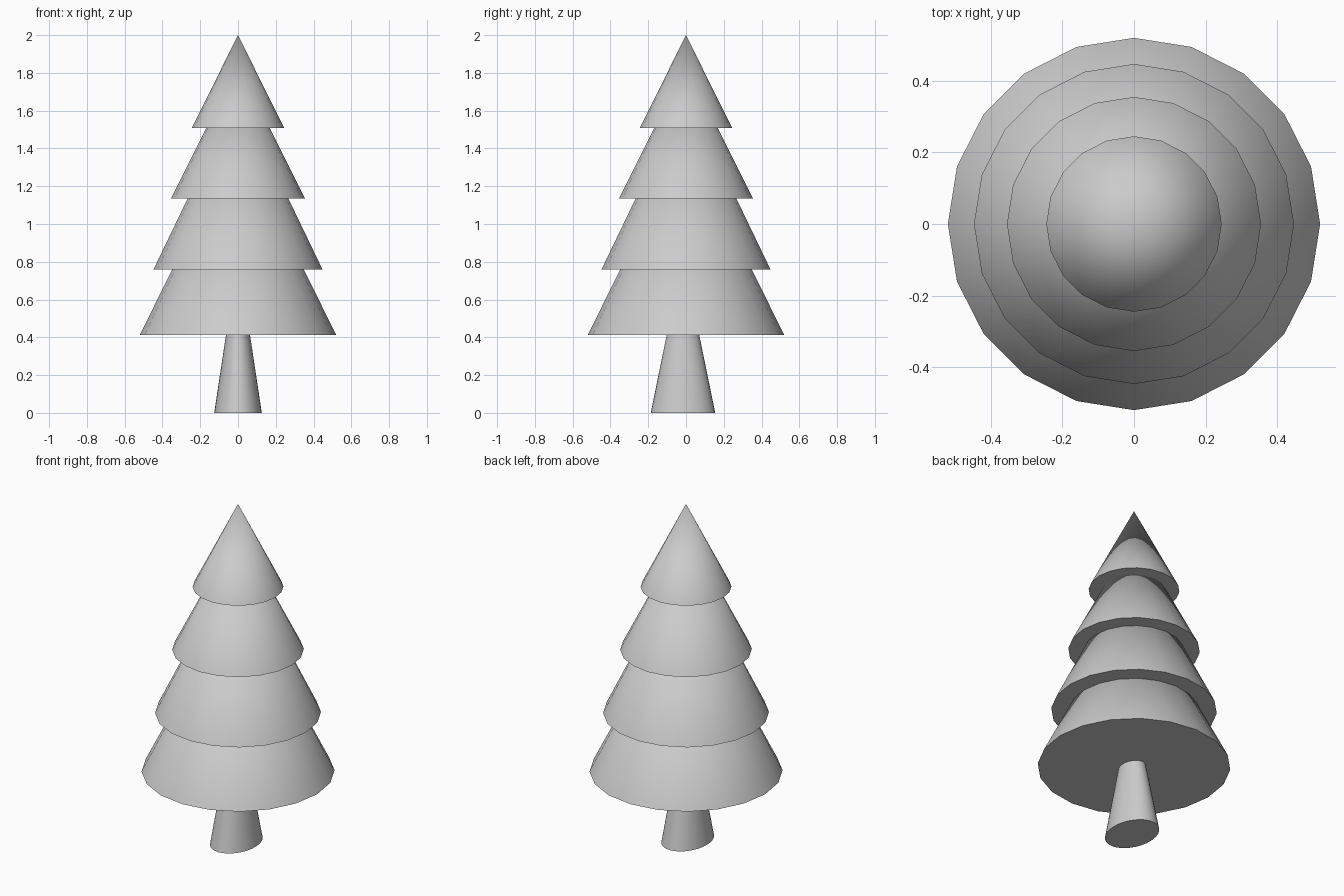
import bpy
from math import radians

if "Cube" in bpy.data.objects:
    bpy.data.objects.remove(bpy.data.objects["Cube"])


def cone(name, sides, r_bottom, r_top, z_bottom, z_top, y=0.0, scale_y=1.0):
    """Vertical smooth-sided cone with a sharp closed base."""
    bpy.ops.mesh.primitive_cone_add(
        vertices=sides, radius1=r_bottom, radius2=r_top,
        depth=z_top - z_bottom, location=(0, y, (z_bottom + z_top) / 2))
    ob = bpy.context.object
    ob.name = name
    ob.scale.y = scale_y
    bpy.ops.object.transform_apply(location=False, rotation=False, scale=True)
    bpy.ops.object.shade_smooth_by_angle(angle=radians(40))
    return ob


# Foliage tiers, bottom to top: base radius, base height, apex height
tiers = [
    (0.52, 0.412, 1.465),
    (0.447, 0.76, 1.69),
    (0.355, 1.135, 1.845),
    (0.245, 1.508, 2.0),
]
for i, (radius, base, apex) in enumerate(tiers, 1):
    cone(f"foliage_tier_{i}", 20, radius, 0.0, base, apex)

# Oval tapered trunk, set slightly towards the front
cone("trunk", 32, 0.126, 0.061, 0.0, 0.43, y=-0.016, scale_y=1.355)
